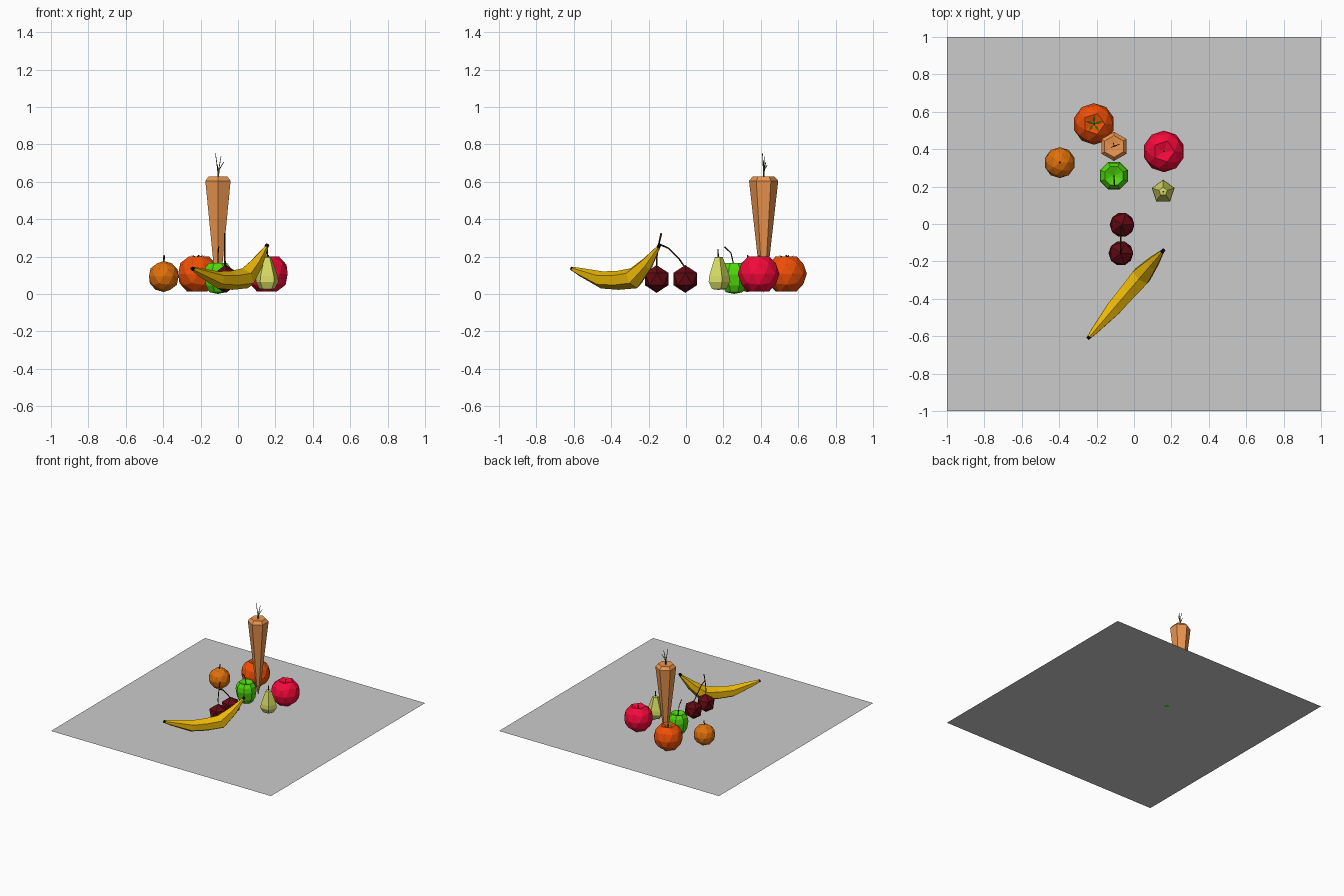
import bpy, bmesh, math
from mathutils import Vector

if "Cube" in bpy.data.objects:
    bpy.data.objects.remove(bpy.data.objects["Cube"])


def colour(name, r, g, b):
    # 0-255 display colour to linear
    m = bpy.data.materials.new(name)
    m.diffuse_color = (*[(c / 255) ** 2.2 for c in (r, g, b)], 1)
    m.use_nodes = True
    m.node_tree.nodes["Principled BSDF"].inputs["Base Color"].default_value = m.diffuse_color
    return m


TOMATO = colour("tomato_red", 240, 80, 15)
RED = colour("apple_red", 245, 18, 62)
ORANGE = colour("orange_peel", 222, 112, 20)
GREEN = colour("apple_green", 80, 215, 20)
CARROT = colour("carrot_orange", 235, 148, 80)
PEAR = colour("pear_yellow", 212, 218, 98)
CHERRY = colour("cherry_red", 100, 18, 26)
BANANA = colour("banana_yellow", 235, 182, 14)
BLACK = colour("tip_black", 22, 18, 12)
STEM = colour("stem_brown", 70, 45, 22)
LEAF = colour("leaf_green", 45, 105, 20)
SPRIG = colour("sprig_olive", 75, 75, 45)


def finish(bm, name, loc, *mats):
    bmesh.ops.recalc_face_normals(bm, faces=bm.faces)
    me = bpy.data.meshes.new(name)
    bm.to_mesh(me)
    bm.free()
    ob = bpy.data.objects.new(name, me)
    ob.location = loc
    bpy.context.collection.objects.link(ob)
    for m in mats:
        me.materials.append(m)
    return ob


def ball(name, loc, r, subdiv, mat, dimple=0):
    bm = bmesh.new()
    bmesh.ops.create_icosphere(bm, subdivisions=subdiv, radius=r)
    if dimple:
        for v in bm.verts:
            if abs(v.co.z) > r * 0.97:
                v.co.z *= dimple
    return finish(bm, name, loc, mat)


def skin(bm, rings):
    # rings of equal size, a single vertex makes a pole
    for a, b in zip(rings, rings[1:]):
        n = max(len(a), len(b))
        for i in range(n):
            j = (i + 1) % n
            if len(a) == 1:
                bm.faces.new((a[0], b[i], b[j]))
            elif len(b) == 1:
                bm.faces.new((a[i], a[j], b[0]))
            else:
                bm.faces.new((a[i], a[j], b[j], b[i]))
    for end in (rings[0], rings[-1]):
        if len(end) > 2:
            bm.faces.new(end)


def lathe(name, loc, profile, sides, mat, turn=0):
    bm = bmesh.new()
    rings = []
    for r, z in profile:
        if r == 0:
            rings.append([bm.verts.new((0, 0, z))])
        else:
            angles = [math.radians(turn) + math.tau * i / sides for i in range(sides)]
            rings.append([bm.verts.new((r * math.cos(a), r * math.sin(a), z)) for a in angles])
    skin(bm, rings)
    return finish(bm, name, loc, mat)


def tube(name, points, radii, sides, mats, side=Vector((1, 0, 0)), turn=0, loc=(0, 0, 0)):
    bm = bmesh.new()
    pts = [Vector(p) for p in points]
    rings = []
    for i, (p, r) in enumerate(zip(pts, radii)):
        t = (pts[min(i + 1, len(pts) - 1)] - pts[max(i - 1, 0)]).normalized()
        s = (side - t * side.dot(t)).normalized()
        u = t.cross(s)
        angles = [math.radians(turn) + math.tau * k / sides for k in range(sides)]
        rings.append([bm.verts.new(p + s * r * math.cos(a) + u * r * math.sin(a)) for a in angles])
    skin(bm, rings)
    if len(mats) > 1:
        ends = set(rings[0] + rings[1]), set(rings[-1] + rings[-2])
        for f in bm.faces:
            if any(all(v in e for v in f.verts) for e in ends):
                f.material_index = 1
    return finish(bm, name, loc, *mats)


# Table top
bm = bmesh.new()
bmesh.ops.create_grid(bm, x_segments=1, y_segments=1, size=1)
finish(bm, "table_top", (0, 0, 0.004))

# Round fruit
ball("tomato", (-0.214, 0.535, 0.107), 0.111, 2, TOMATO, 0.7)
ball("red_apple", (0.16, 0.388, 0.107), 0.111, 2, RED, 0.7)
ball("orange", (-0.397, 0.328, 0.093), 0.083, 2, ORANGE)
tube("orange_stem", [(-0.397, 0.328, 0.17), (-0.395, 0.33, 0.207)], [0.005, 0.004], 4, [STEM])
tube("red_apple_stem", [(0.16, 0.388, 0.18), (0.163, 0.39, 0.208)], [0.004, 0.003], 4, [STEM])

# Tomato leaves
bm = bmesh.new()
for i in range(5):
    a = math.tau * i / 5 + 0.3
    out, across = Vector((math.cos(a), math.sin(a), 0)), Vector((-math.sin(a), math.cos(a), 0))
    mid = out * 0.025 + Vector((0, 0, 0.012))
    bm.faces.new([bm.verts.new(p) for p in (
        Vector(), mid - across * 0.007, out * 0.05 + Vector((0, 0, 0.022)), mid + across * 0.007)])
finish(bm, "tomato_leaves", (-0.214, 0.535, 0.187), LEAF)
tube("tomato_stem", [(-0.214, 0.535, 0.18), (-0.21, 0.535, 0.208)], [0.005, 0.004], 4, [LEAF])

# Green apple
lathe("green_apple", (-0.107, 0.258, 0),
      [(0, 0), (0.05, 0.01), (0.07, 0.045), (0.08, 0.105), (0.073, 0.14), (0.053, 0.166), (0, 0.145)],
      8, GREEN, 22.5)
tube("green_apple_stem", [(-0.107, 0.258, 0.145), (-0.106, 0.24, 0.22), (-0.104, 0.205, 0.252)],
     [0.003, 0.003, 0.004], 4, [STEM])

# Carrot
lathe("carrot", (-0.107, 0.415, 0), [(0, 0.005), (0.02, 0.09), (0.078, 0.605), (0.058, 0.628), (0, 0.622)],
      6, CARROT, 30)
for i, (dx, dy, h) in enumerate([(-0.014, -0.006, 0.75), (0.016, 0.004, 0.735), (0.03, 0.012, 0.705),
                                 (-0.004, 0.02, 0.69)]):
    tube(f"carrot_sprig_{i + 1}", [(0, 0, 0.62), (dx * 0.2, dy * 0.2, 0.665), (dx, dy, h)],
         [0.004, 0.003, 0.002], 3, [SPRIG], loc=(-0.107, 0.415, 0))

# Pear
lathe("pear", (0.156, 0.173, 0),
      [(0, 0.022), (0.042, 0.026), (0.064, 0.065), (0.06, 0.095), (0.035, 0.165), (0.023, 0.196), (0, 0.2)],
      5, PEAR, 90)
tube("pear_stem", [(0.156, 0.173, 0.195), (0.157, 0.171, 0.24)], [0.003, 0.003], 4, [STEM])

# Cherries with joined stems
for i, (x, y, path) in enumerate([
        (-0.07, -0.157, [(-0.156, 0.2), (-0.147, 0.26), (-0.132, 0.325)]),
        (-0.064, -0.004, [(-0.035, 0.185), (-0.095, 0.245), (-0.147, 0.268)])]):
    ball(f"cherry_{i + 1}", (x, y, 0.08), 0.074, 1, CHERRY)
    tube(f"cherry_stem_{i + 1}", [(x, y, 0.14)] + [(-0.071, py, pz) for py, pz in path],
         [0.004] * 3 + [0.005], 4, [STEM])

# Banana: distance along, height, radius
stations = [(0.0, 0.136, 0.01), (0.012, 0.133, 0.012), (0.06, 0.118, 0.022), (0.215, 0.075, 0.046),
            (0.33, 0.073, 0.051), (0.44, 0.084, 0.058), (0.53, 0.16, 0.037), (0.611, 0.248, 0.011),
            (0.622, 0.264, 0.011)]
start, direction = Vector((-0.247, -0.613, 0)), Vector((0.65, 0.76, 0)).normalized()
tube("banana", [start + direction * s + Vector((0, 0, z)) for s, z, r in stations],
     [r for s, z, r in stations], 6, [BANANA, BLACK], side=Vector((0.76, -0.65, 0)), turn=30)
